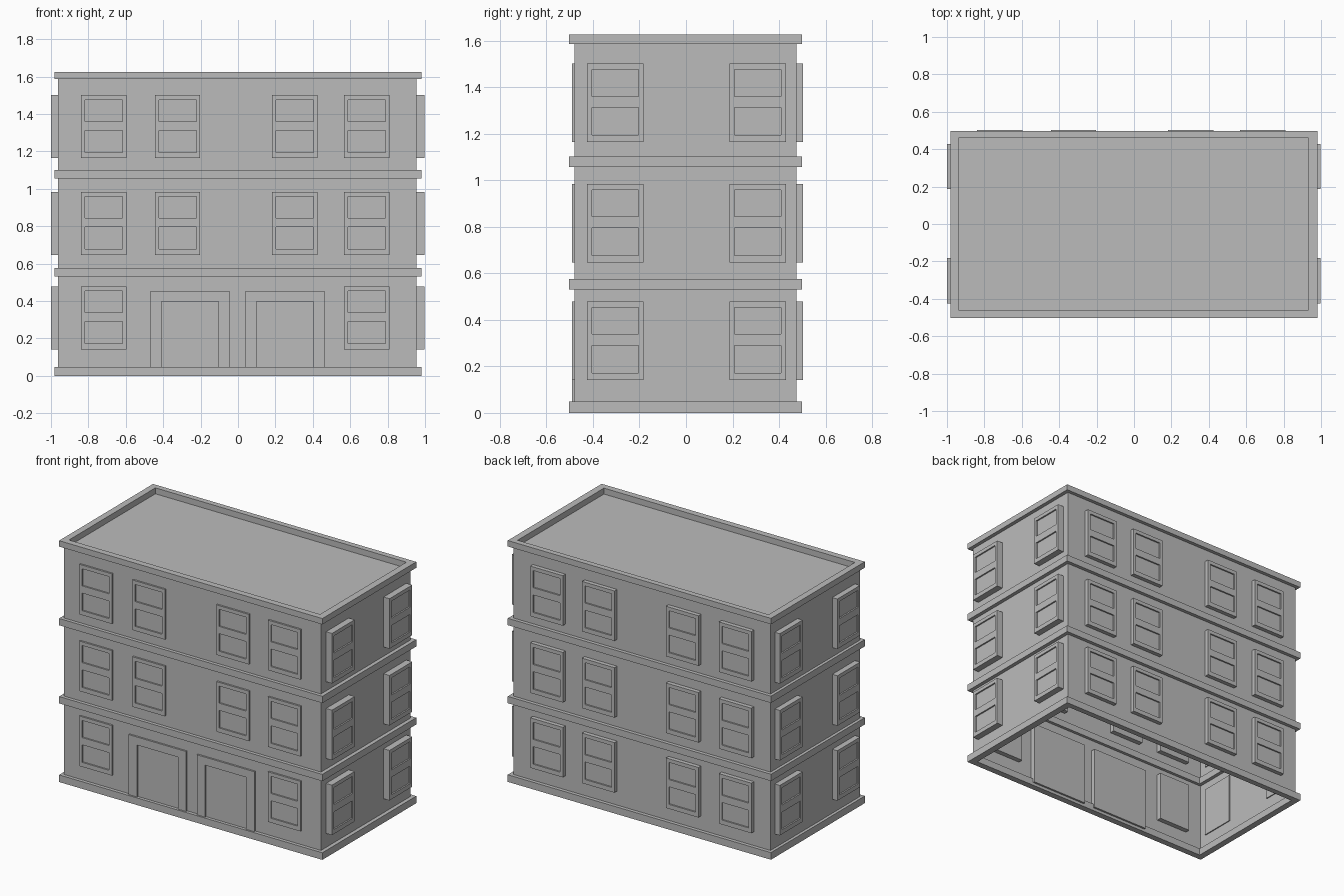
import bpy, bmesh
from math import pi
from mathutils import Vector

cube = bpy.data.objects.get("Cube")
if cube:
    bpy.data.objects.remove(cube, do_unlink=True)

stone = bpy.data.materials.new("grey_stone")
stone.use_nodes = True
GREY = (0.5, 0.5, 0.5, 1)
stone.diffuse_color = GREY
stone.node_tree.nodes["Principled BSDF"].inputs["Base Color"].default_value = GREY


def finish(bm, name):
    bmesh.ops.recalc_face_normals(bm, faces=bm.faces)
    mesh = bpy.data.meshes.new(name)
    bm.to_mesh(mesh)
    bm.free()
    mesh.materials.append(stone)
    return mesh


def place(name, mesh, loc=(0, 0, 0), turn=0):
    ob = bpy.data.objects.new(name, mesh)
    ob.location = loc
    ob.rotation_euler.z = turn
    bpy.context.collection.objects.link(ob)


def loop(bm, x0, x1, y0, y1, z):
    return [bm.verts.new(p) for p in ((x0, y0, z), (x1, y0, z), (x1, y1, z), (x0, y1, z))]


def bridge(bm, a, b):
    for i in range(4):
        j = (i + 1) % 4
        bm.faces.new((a[i], a[j], b[j], b[i]))


def ring(name, z0, z1):
    """Rectangular moulding running round the building."""
    bm = bmesh.new()
    outer, inner = (-0.982, 0.98, -0.502, 0.498), (-0.938, 0.933, -0.459, 0.46)
    loops = [loop(bm, *r, z) for r, z in ((outer, z0), (outer, z1), (inner, z1), (inner, z0))]
    for i in range(4):
        bridge(bm, loops[i], loops[(i + 1) % 4])
    place(name, finish(bm, name))


def panel(name, cols, rows, panes, depth=0.045, recess=0.01):
    """Framed slab facing -y, with recessed cells given as (column, row)."""
    bm = bmesh.new()
    grid = [[bm.verts.new((x, depth, z)) for z in rows] for x in cols]
    for c in range(len(cols) - 1):
        for r in range(len(rows) - 1):
            bm.faces.new((grid[c][r], grid[c + 1][r], grid[c + 1][r + 1], grid[c][r + 1]))
    out = bmesh.ops.extrude_face_region(bm, geom=bm.faces[:])["geom"]
    verts = [g for g in out if isinstance(g, bmesh.types.BMVert)]
    front = [g for g in out if isinstance(g, bmesh.types.BMFace)]
    bmesh.ops.translate(bm, verts=verts, vec=(0, -depth, 0))
    centres = [Vector(((cols[c] + cols[c + 1]) / 2, 0, (rows[r] + rows[r + 1]) / 2)) for c, r in panes]
    glass = [f for f in front if any((f.calc_center_median() - p).length < 1e-4 for p in centres)]
    sunk = bmesh.ops.extrude_discrete_faces(bm, faces=glass)["faces"]
    bmesh.ops.translate(bm, verts=[v for f in sunk for v in f.verts], vec=(0, recess, 0))
    return finish(bm, name)


# Open-bottomed wall shell with the flat roof
bm = bmesh.new()
wall = (-0.962, 0.954, -0.479, 0.474)
base, top = loop(bm, *wall, 0.01), loop(bm, *wall, 1.586)
bridge(bm, base, top)
bm.faces.new(top)
place("walls_and_roof", finish(bm, "walls_and_roof"))

# Mouldings and parapet
ring("base_moulding", 0, 0.048)
ring("lower_belt", 0.53, 0.576)
ring("upper_belt", 1.056, 1.102)
ring("parapet", 1.586, 1.626)

# Sash windows on every side
window = panel("window", (-0.121, -0.1, 0.1, 0.121),
               (0, 0.03, 0.148, 0.197, 0.312, 0.337), ((1, 1), (1, 3)))
columns = (-0.718, -0.323, 0.303, 0.688)
for floor, z in enumerate((0.142, 0.647, 1.164)):
    for i, x in enumerate(columns):
        if floor or i in (0, 3):
            place("front_window", window, (x, -0.491, z))
        place("back_window", window, (x, 0.502, z), pi)
    for y in (-0.304, 0.308):
        place("left_window", window, (0.998, y, z), pi / 2)
        place("right_window", window, (-1.0, y, z), -pi / 2)

# Twin front doors
door = panel("door", (-0.214, -0.152, 0.152, 0.214), (0.02, 0.398, 0.452), ((1, 0),))
for x in (-0.257, 0.251):
    place("front_door", door, (x, -0.491, 0))
